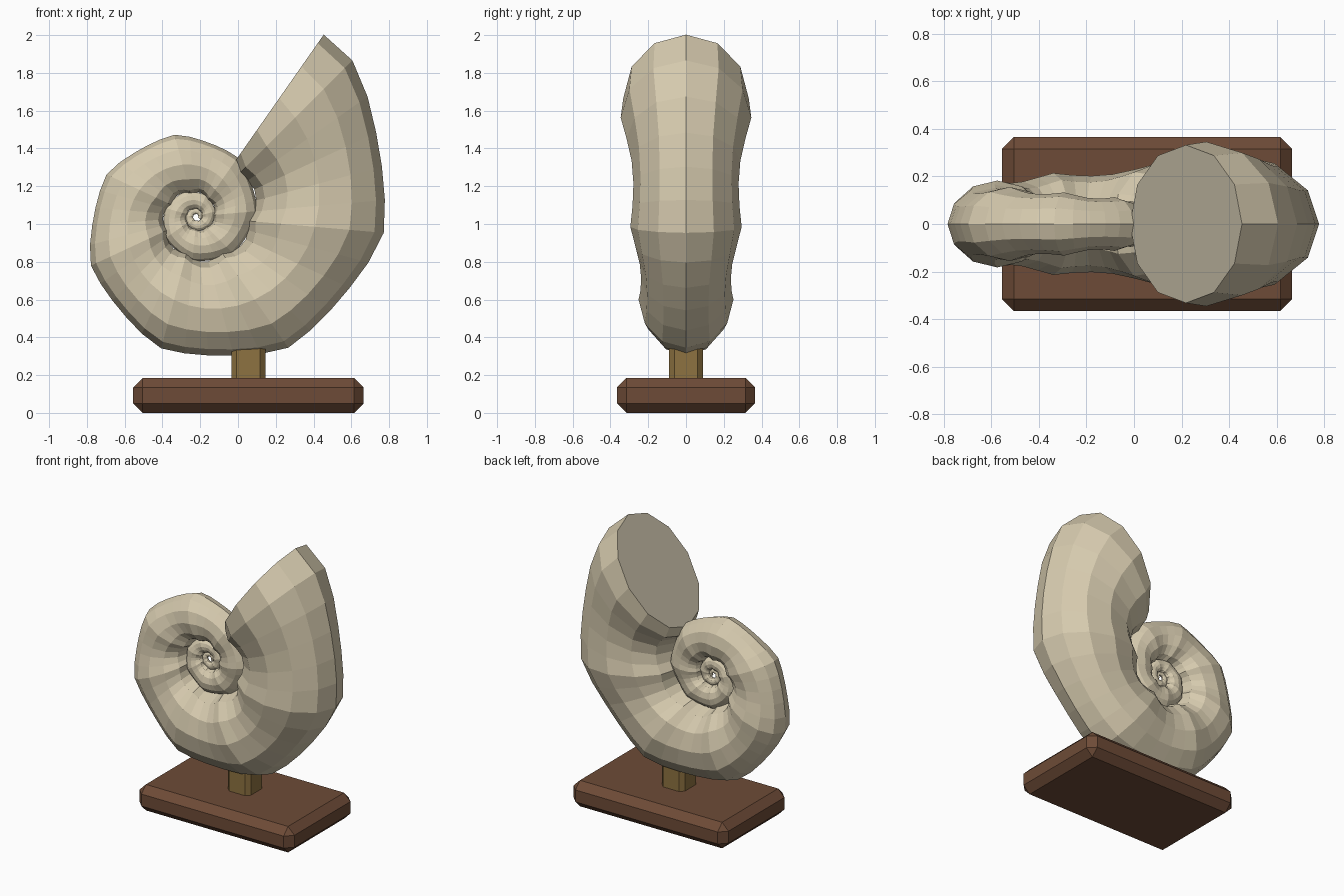
import bpy, bmesh, math

if "Cube" in bpy.data.objects:
    bpy.data.objects.remove(bpy.data.objects["Cube"])


def material(name, rgb):
    m = bpy.data.materials.new(name)
    m.diffuse_color = (*rgb, 1.0)
    m.use_nodes = True
    m.node_tree.nodes["Principled BSDF"].inputs["Base Color"].default_value = m.diffuse_color
    return m


IVORY = material("ivory shell", (0.68, 0.60, 0.43))
DULL = material("dull ivory opening", (0.53, 0.48, 0.36))
WOOD = material("brown wood", (0.155, 0.071, 0.038))
BRASS = material("old brass", (0.27, 0.17, 0.053))


def add_object(name, bm, *mats):
    bmesh.ops.recalc_face_normals(bm, faces=bm.faces)
    mesh = bpy.data.meshes.new(name)
    bm.to_mesh(mesh)
    bm.free()
    for m in mats:
        mesh.materials.append(m)
    ob = bpy.data.objects.new(name, mesh)
    bpy.context.collection.objects.link(ob)
    return ob


def chamfered_box(name, lo, hi, width, mat):
    bm = bmesh.new()
    bmesh.ops.create_cube(bm, size=1)
    for v in bm.verts:
        for i in range(3):
            v.co[i] = hi[i] if v.co[i] > 0 else lo[i]
    bmesh.ops.bevel(bm, geom=bm.edges[:], offset=width, segments=1,
                    affect='EDGES', profile=0.5)
    return add_object(name, bm, mat)


# Ribbed shell: oval rings shrinking along a logarithmic spiral
CENTRE_X, CENTRE_Z = -0.22, 1.04
SIDES, STEP, TURNS = 12, 10, 3.25
START, RIB_ANGLE, RIB_SPACING = 55, 44.5, 50
GROWTH = math.log(3.16) / math.tau

bm = bmesh.new()
rings = []
for i in range(int(TURNS * 360 / STEP) + 1):
    deg = START - i * STEP
    a = math.radians(deg)
    scale = math.exp(-GROWTH * math.radians(i * STEP))
    wave = 0.5 + 0.5 * math.cos(math.tau * (deg - RIB_ANGLE) / RIB_SPACING)
    rib = 1 + 0.13 * wave ** 2
    ring = []
    for k in range(SIDES):
        t = math.tau * k / SIDES
        r = scale * (0.764 + 0.391 * rib * math.cos(t))
        y = scale * 0.316 * rib * math.sin(t)
        ring.append(bm.verts.new((CENTRE_X + r * math.cos(a), y,
                                  CENTRE_Z + r * math.sin(a))))
    rings.append(ring)
for p, q in zip(rings, rings[1:]):
    for k in range(SIDES):
        n = (k + 1) % SIDES
        bm.faces.new((p[k], p[n], q[n], q[k]))

# Flat closed opening and inner tip
opening = bm.faces.new(rings[0])
opening.material_index = 1
bm.faces.new(rings[-1])
add_object("spiral_shell", bm, IVORY, DULL)

# Stand
chamfered_box("stand_base", (-0.555, -0.365, 0), (0.665, 0.365, 0.185), 0.05, WOOD)
chamfered_box("stand_post", (-0.035, -0.09, 0.14), (0.145, 0.09, 0.42), 0.028, BRASS)
